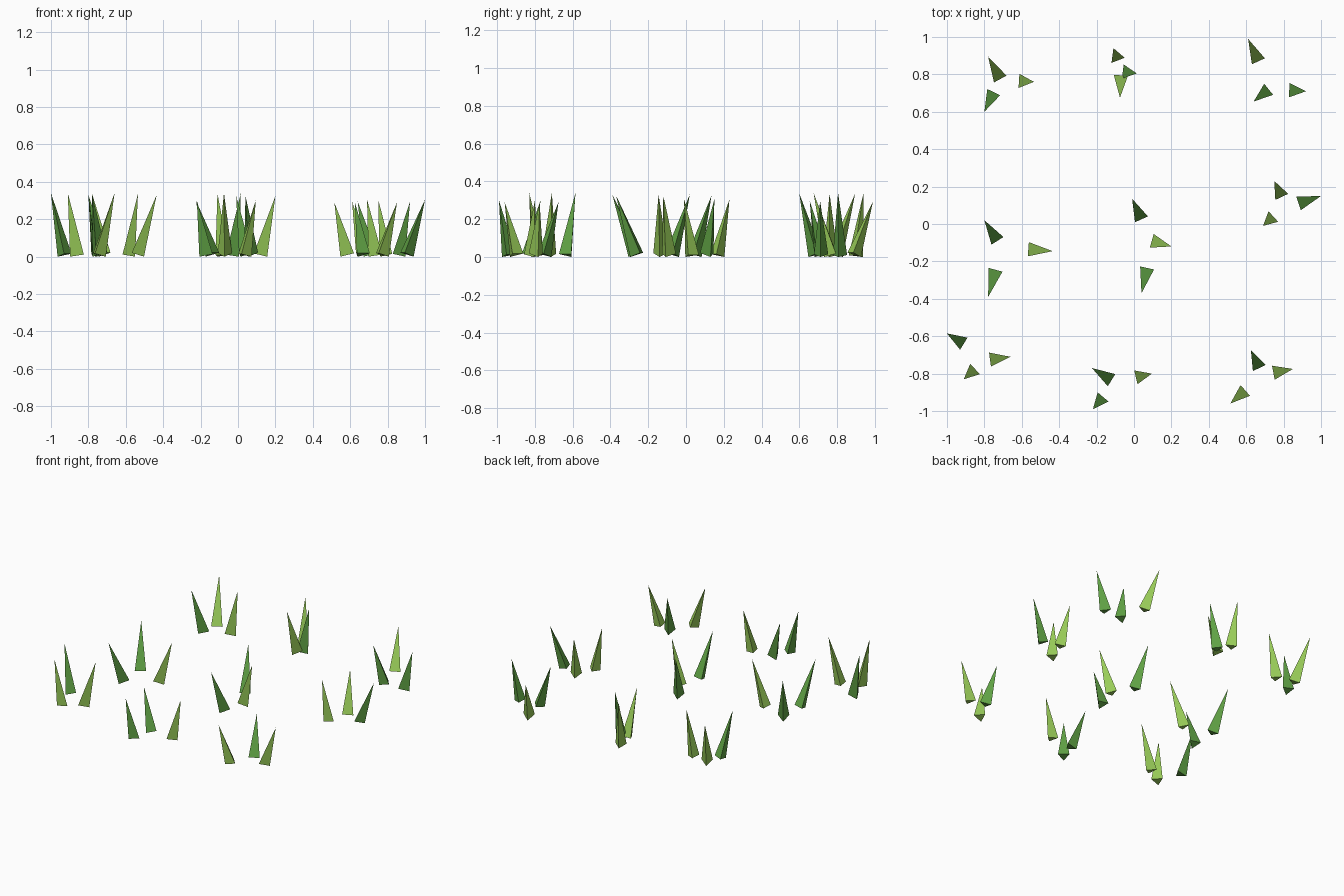
import bpy
import bmesh
import math
from mathutils import Vector

default_cube = bpy.data.objects.get("Cube")
if default_cube:
    bpy.data.objects.remove(default_cube, do_unlink=True)


def make_material(name, colour):
    material = bpy.data.materials.new(name)
    material.use_nodes = True
    material.diffuse_color = colour
    shader = material.node_tree.nodes["Principled BSDF"]
    shader.inputs["Base Color"].default_value = colour
    shader.inputs["Roughness"].default_value = 1
    return material


LIME = make_material("lime_green", (0.32, 0.61, 0.10, 1))
GREEN = make_material("leaf_green", (0.12, 0.37, 0.06, 1))

EDGE = 0.076                           # side of the triangular blade foot
DEPTH = EDGE * math.sqrt(3) / 2        # foot depth from inner edge to outer corner


def add_blade(bm, root, tip, height, material_index):
    """Three-sided spike leaning outward, its foot square to its own axis."""
    root, tip = Vector(root).to_3d() / 100, Vector(tip).to_3d() / 100
    reach = (tip - root).length
    outward = (tip - root).normalized()
    side = Vector((-outward.y, outward.x, 0)) * EDGE / 2
    lean = math.atan2(reach - DEPTH / 3, height)
    up = Vector((0, 0, 1))
    lift = up * DEPTH * math.sin(lean)
    outer = bm.verts.new(root + outward * DEPTH * math.cos(lean))
    left = bm.verts.new(root + side + lift)
    right = bm.verts.new(root - side + lift)
    point = bm.verts.new(tip + up * height)
    for corners in ((left, right, point), (right, outer, point),
                    (outer, left, point), (right, left, outer)):
        bm.faces.new(corners).material_index = material_index


def add_clump(name, height, colours, blades):
    bm = bmesh.new()
    for colour, (root_x, root_y, tip_x, tip_y) in zip(colours, blades):
        add_blade(bm, (root_x, root_y), (tip_x, tip_y), height,
                  ("lime", "green").index(colour))
    bmesh.ops.recalc_face_normals(bm, faces=bm.faces)
    mesh = bpy.data.meshes.new(name)
    bm.to_mesh(mesh)
    bm.free()
    mesh.materials.append(LIME)
    mesh.materials.append(GREEN)
    clump = bpy.data.objects.new(name, mesh)
    bpy.context.collection.objects.link(clump)


# Back row: each blade is root x, y then tip x, y in hundredths
add_clump("grass_clump_back_right", 0.335, ("lime", "lime", "green"),
          ((-71.5, 77.5, -78, 89.5), (-61.5, 76.5, -53.5, 76), (-75, 70.5, -80, 60)))
add_clump("grass_clump_back_middle", 0.34, ("lime", "green", "lime"),
          ((-8.5, 87.5, -11, 94), (-6, 81.5, 1.5, 80.5), (-7, 79.5, -7.5, 67.5)))
add_clump("grass_clump_back_left", 0.295, ("lime", "green", "green"),
          ((66.5, 87, 61, 99), (83, 71.5, 92, 71), (72, 72, 64, 65.5)))

# Middle row
add_clump("grass_clump_left", 0.305, ("lime", "green", "lime"),
          ((79, 14.5, 75, 23), (88, 11, 100, 15), (74.5, 4, 69, -1)))
add_clump("grass_clump_centre", 0.325, ("green", "lime", "green"),
          ((4, 2.5, -1, 13.5), (9.5, -9, 20, -12), (7, -23.5, 4, -37)))
add_clump("grass_clump_right", 0.33, ("green", "lime", "green"),
          ((-73, -9, -80, 2), (-56.5, -13.5, -43.5, -14.5), (-74, -24.5, -78, -39)))

# Front row
add_clump("grass_clump_front_right", 0.34, ("green", "lime", "lime"),
          ((-91, -64, -100, -58.5), (-77, -72.5, -66, -71), (-85, -77.5, -91, -83)))
add_clump("grass_clump_front_middle", 0.3, ("green", "lime", "green"),
          ((-12, -83.5, -22.5, -77), (1, -82, 9.5, -80), (-16.5, -92.5, -22, -99)))
add_clump("grass_clump_front_left", 0.29, ("green", "lime", "lime"),
          ((67, -77, 62.5, -67.5), (74.5, -79.5, 85, -77.5), (59.5, -89, 51.5, -96)))
